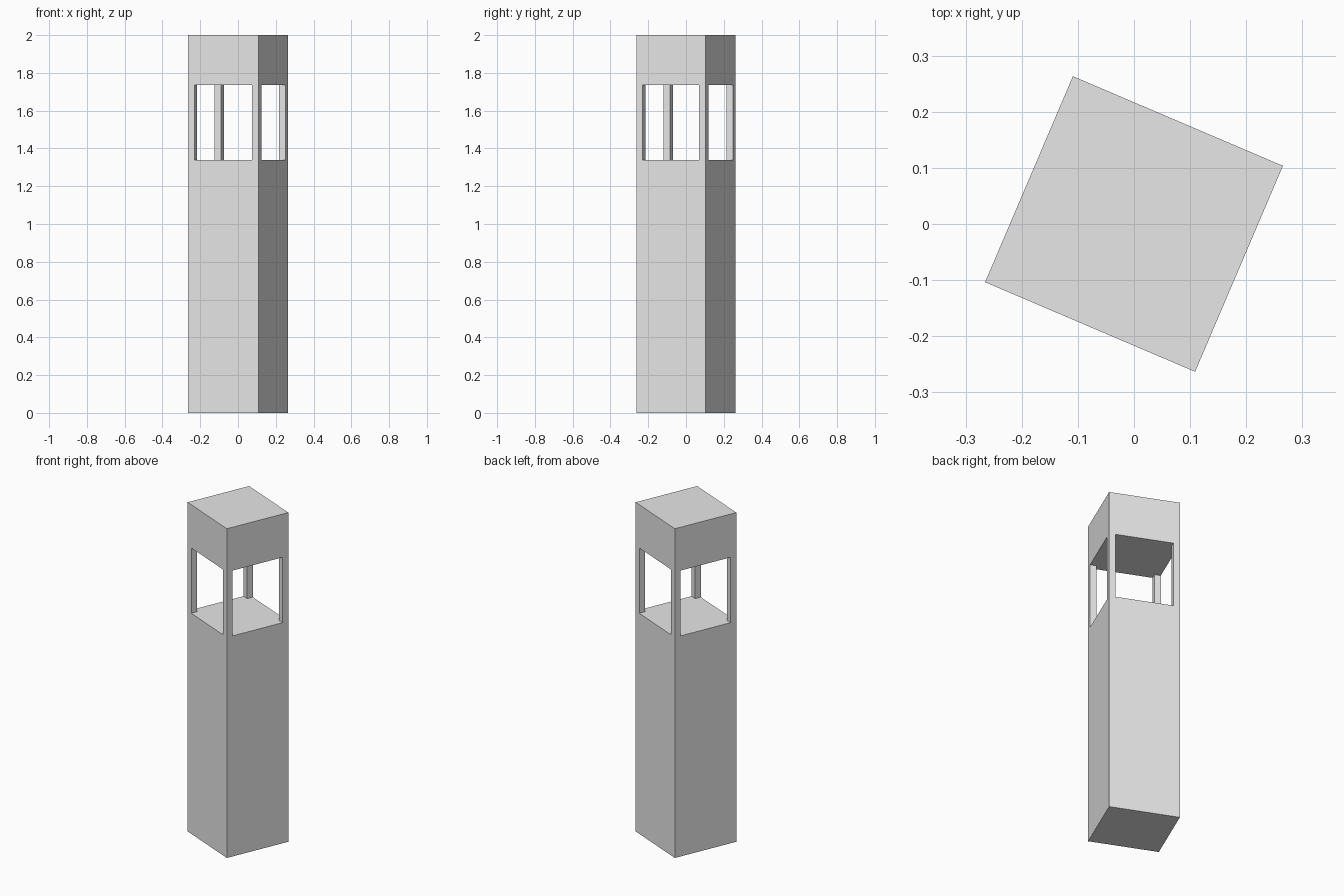
import bpy
from math import radians
from mathutils import Matrix

cube = bpy.data.objects.get("Cube")
if cube:
    bpy.data.objects.remove(cube, do_unlink=True)

WIDTH, DEPTH, HEIGHT = 0.407, 0.399, 2.0
OPEN_LOW, OPEN_HIGH = 1.34, 1.737
POST = 0.037
TURN = Matrix.Rotation(radians(-23.1), 4, "Z")

grey = bpy.data.materials.new("light_grey")
grey.use_nodes = True
grey.diffuse_color = (0.8, 0.8, 0.8, 1)
grey.node_tree.nodes["Principled BSDF"].inputs["Base Color"].default_value = (0.8, 0.8, 0.8, 1)


def box(name, size, centre):
    bpy.ops.mesh.primitive_cube_add(size=1)
    obj = bpy.context.object
    obj.name = name
    obj.data.transform(TURN @ Matrix.Translation(centre) @ Matrix.Diagonal((*size, 1)))
    obj.data.materials.append(grey)
    return obj


# Solid pillar, turned about its upright axis
pillar = box("pillar", (WIDTH, DEPTH, HEIGHT), (0, 0, HEIGHT / 2))

# Two crossing cutters open the lantern and leave four corner posts
long = 1.0
opening = (OPEN_HIGH - OPEN_LOW, (OPEN_HIGH + OPEN_LOW) / 2)
cutters = {
    "opening_cutter_across": (long, DEPTH - 2 * POST),
    "opening_cutter_through": (WIDTH - 2 * POST, long),
}
for name, (sx, sy) in cutters.items():
    cutter = box(name, (sx, sy, opening[0]), (0, 0, opening[1]))
    cutter.hide_render = True
    cutter.hide_set(True)
    cut = pillar.modifiers.new(name, "BOOLEAN")
    cut.operation = "DIFFERENCE"
    cut.solver = "EXACT"
    cut.object = cutter
